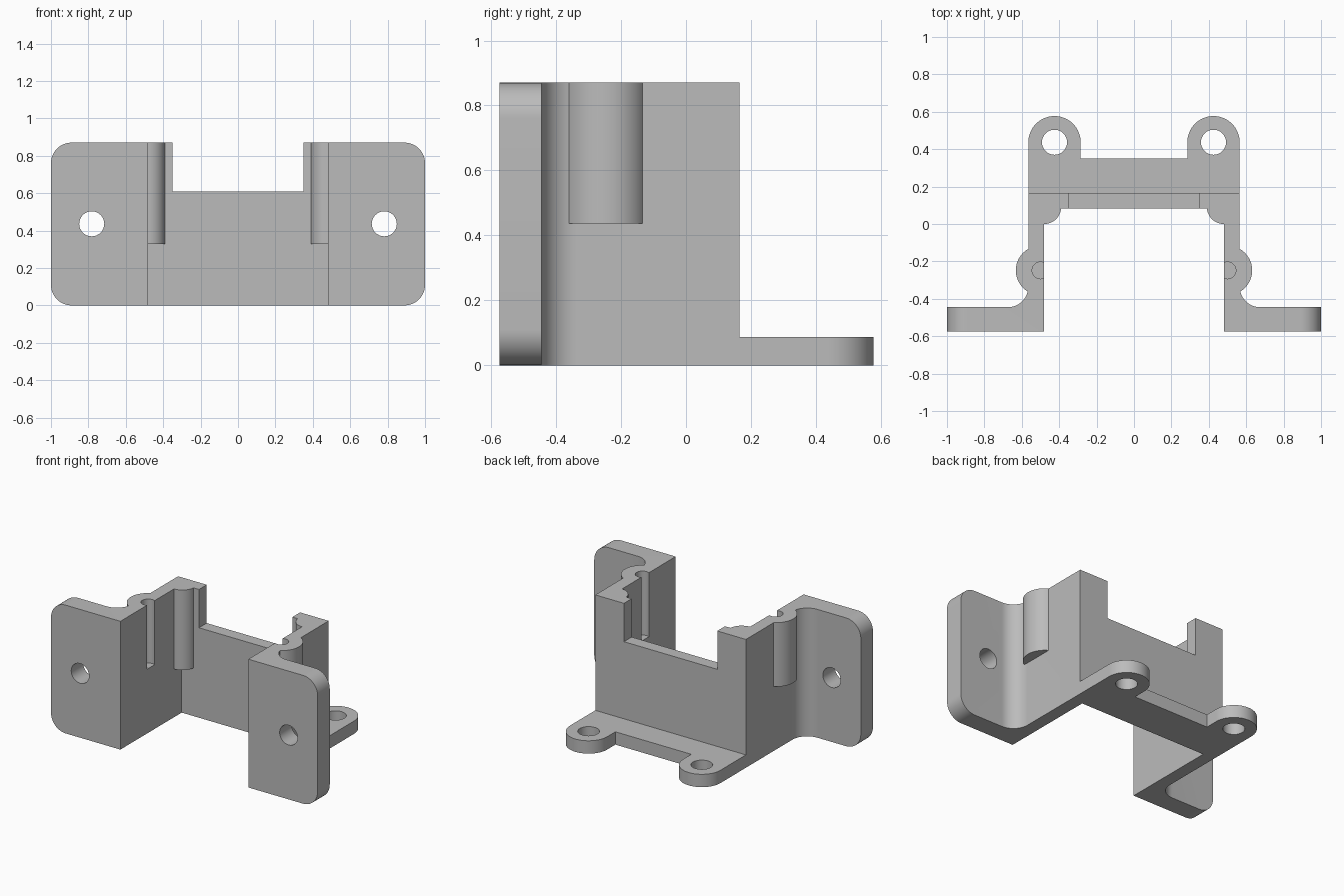
import bpy, bmesh
from math import sin, cos, radians
from mathutils import Vector

if "Cube" in bpy.data.objects:
    bpy.data.objects.remove(bpy.data.objects["Cube"], do_unlink=True)

HEIGHT, MID = 0.87, 0.436


def arc(cx, cy, r, start, end, n=16):
    angles = [radians(start + (end - start) * i / n) for i in range(n + 1)]
    return [(cx + r * cos(a), cy + r * sin(a)) for a in angles]


def mirrored(half):
    return half + [(-x, y) for x, y in reversed(half)]


def prism(name, outline, low, high, along="z"):
    """Extrude a flat outline along z (outline in xy) or y (outline in xz)."""
    bm = bmesh.new()
    place = (lambda a, b: (a, b, low)) if along == "z" else (lambda a, b: (a, low, b))
    face = bm.faces.new([bm.verts.new(place(a, b)) for a, b in outline])
    top = bmesh.ops.extrude_face_region(bm, geom=[face])["geom"]
    shift = Vector((0, 0, high - low)) if along == "z" else Vector((0, high - low, 0))
    bmesh.ops.translate(bm, vec=shift, verts=[v for v in top if isinstance(v, bmesh.types.BMVert)])
    bmesh.ops.recalc_face_normals(bm, faces=bm.faces)
    mesh = bpy.data.meshes.new(name)
    bm.to_mesh(mesh)
    bm.free()
    obj = bpy.data.objects.new(name, mesh)
    bpy.context.collection.objects.link(obj)
    return obj


def combine(body, other, operation):
    """Apply a boolean to the body and discard the other solid."""
    mod = body.modifiers.new(operation.lower(), "BOOLEAN")
    mod.operation, mod.solver, mod.object = operation, "EXACT", other
    bpy.context.view_layer.objects.active = body
    bpy.ops.object.modifier_apply(modifier=mod.name)
    bpy.data.objects.remove(other, do_unlink=True)


# Plan of back wall, side walls and flanges with filleted outer corners
plan = mirrored([(0.48, 0.082), (0.48, -0.575), (1.05, -0.575), (1.05, -0.445)]
                + arc(0.675, -0.335, 0.11, 270, 180) + [(0.565, 0.165)])
bracket = prism("mounting_bracket", plan, -0.1, 1.0)

# Front silhouette: rounded flange corners and the notch in the back wall
silhouette = mirrored([(0.35, 0.61), (0.35, HEIGHT)]
                      + arc(0.89, HEIGHT - 0.11, 0.11, 90, 0)
                      + arc(0.89, 0.11, 0.11, 0, -90))
combine(bracket, prism("silhouette", silhouette, -1, 1, "y"), "INTERSECT")

# Foot plate with two rounded ears
foot = mirrored([(0.565, 0.12)] + arc(0.425, 0.437, 0.14, 0, 180, 32) + [(0.285, 0.35)])
combine(bracket, prism("foot_plate", foot, 0, 0.087), "UNION")

for s in (1, -1):
    def side(points):
        return [(s * x, y) for x, y in points]

    # Outer boss and inner corner post, both ending at the top edge
    boss = side(arc(0.5, -0.248, 0.132, -75, 75, 24))
    combine(bracket, prism("side_boss", boss, MID, HEIGHT), "UNION")
    post = side(arc(0.48, 0.09, 0.09, 180, 270) + [(0.52, 0), (0.52, 0.12), (0.39, 0.12)])
    combine(bracket, prism("corner_post", post, 0.327, HEIGHT), "UNION")

    # Screw groove in the boss, ear hole and flange hole
    cuts = [(side(arc(0.5, -0.248, 0.045, 0, 345, 23)), MID, 1, "z"),
            (side(arc(0.425, 0.437, 0.067, 0, 348.75, 31)), -0.1, 0.2, "z"),
            (side(arc(0.782, 0.436, 0.067, 0, 348.75, 31)), -0.7, -0.4, "y")]
    for outline, low, high, along in cuts:
        combine(bracket, prism("hole_cutter", outline, low, high, along), "DIFFERENCE")

# Single grey material
grey = bpy.data.materials.new("plain_grey")
grey.use_nodes = True
grey.diffuse_color = (0.5, 0.5, 0.5, 1)
grey.node_tree.nodes["Principled BSDF"].inputs["Base Color"].default_value = (0.5, 0.5, 0.5, 1)
bracket.data.materials.clear()
bracket.data.materials.append(grey)

bpy.ops.object.select_all(action="DESELECT")
bracket.select_set(True)
bpy.context.view_layer.objects.active = bracket
bpy.ops.object.shade_smooth_by_angle(angle=radians(30))
